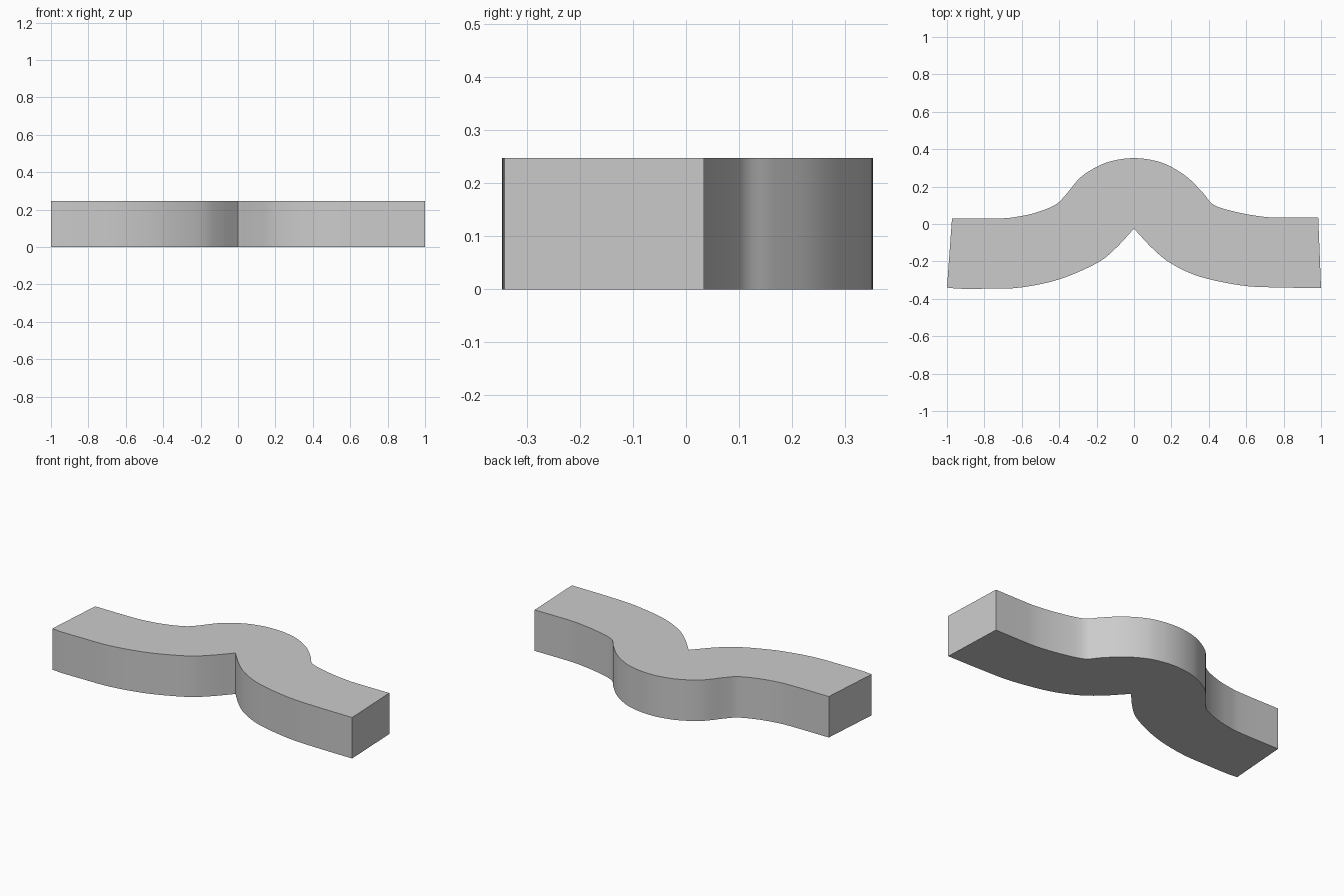
import bpy, bmesh, math
from mathutils import Vector

if "Cube" in bpy.data.objects:
    bpy.data.objects.remove(bpy.data.objects["Cube"])

HEIGHT = 0.247


def smooth_run(points, steps=5):
    """Catmull-Rom curve through the points."""
    p = [Vector(q) for q in points]
    p = [2 * p[0] - p[1]] + p + [2 * p[-1] - p[-2]]
    out = []
    for a, b, c, d in zip(p, p[1:], p[2:], p[3:]):
        for i in range(steps):
            t = i / steps
            out.append(0.5 * (2 * b + (c - a) * t + (2 * a - 5 * b + 4 * c - d) * t * t
                              + (3 * b - a - 3 * c + d) * t ** 3))
    return out + [p[-2]]


# Plan outline: front edge in two runs meeting at the notch, then the humped back edge
front_left = [(-1, -.34), (-.93, -.346), (-.8, -.346), (-.61, -.34), (-.4, -.296),
              (-.2, -.21), (-.1, -.132), (0, -.025)]
front_right = [(0, -.025), (.1, -.132), (.2, -.212), (.35, -.281), (.57, -.328),
               (.75, -.339), (1, -.342)]
back = [(.985, .034), (.8, .034), (.7, .038), (.565, .06), (.43, .1), (.37, .165),
        (.285, .25), (.18, .315), (.09, .343), (0, .352), (-.09, .343), (-.18, .315),
        (-.285, .25), (-.37, .15), (-.425, .1), (-.53, .059), (-.63, .038), (-.72, .03),
        (-.973, .03)]
outline = smooth_run(front_left)[:-1] + smooth_run(front_right) + smooth_run(back)

# Extruded wavy bar
bm = bmesh.new()
base = bm.faces.new([bm.verts.new((p.x, p.y, 0)) for p in outline])
extruded = bmesh.ops.extrude_face_region(bm, geom=[base], use_keep_orig=True)
top_verts = [g for g in extruded["geom"] if isinstance(g, bmesh.types.BMVert)]
bmesh.ops.translate(bm, vec=(0, 0, HEIGHT), verts=top_verts)
bmesh.ops.recalc_face_normals(bm, faces=bm.faces)
mesh = bpy.data.meshes.new("wavy_bar")
bm.to_mesh(mesh)
bm.free()
bar = bpy.data.objects.new("wavy_bar", mesh)
bpy.context.collection.objects.link(bar)

# Smooth sides with crisp rims and corners
bpy.context.view_layer.objects.active = bar
bar.select_set(True)
bpy.ops.object.shade_smooth_by_angle(angle=math.radians(35))
